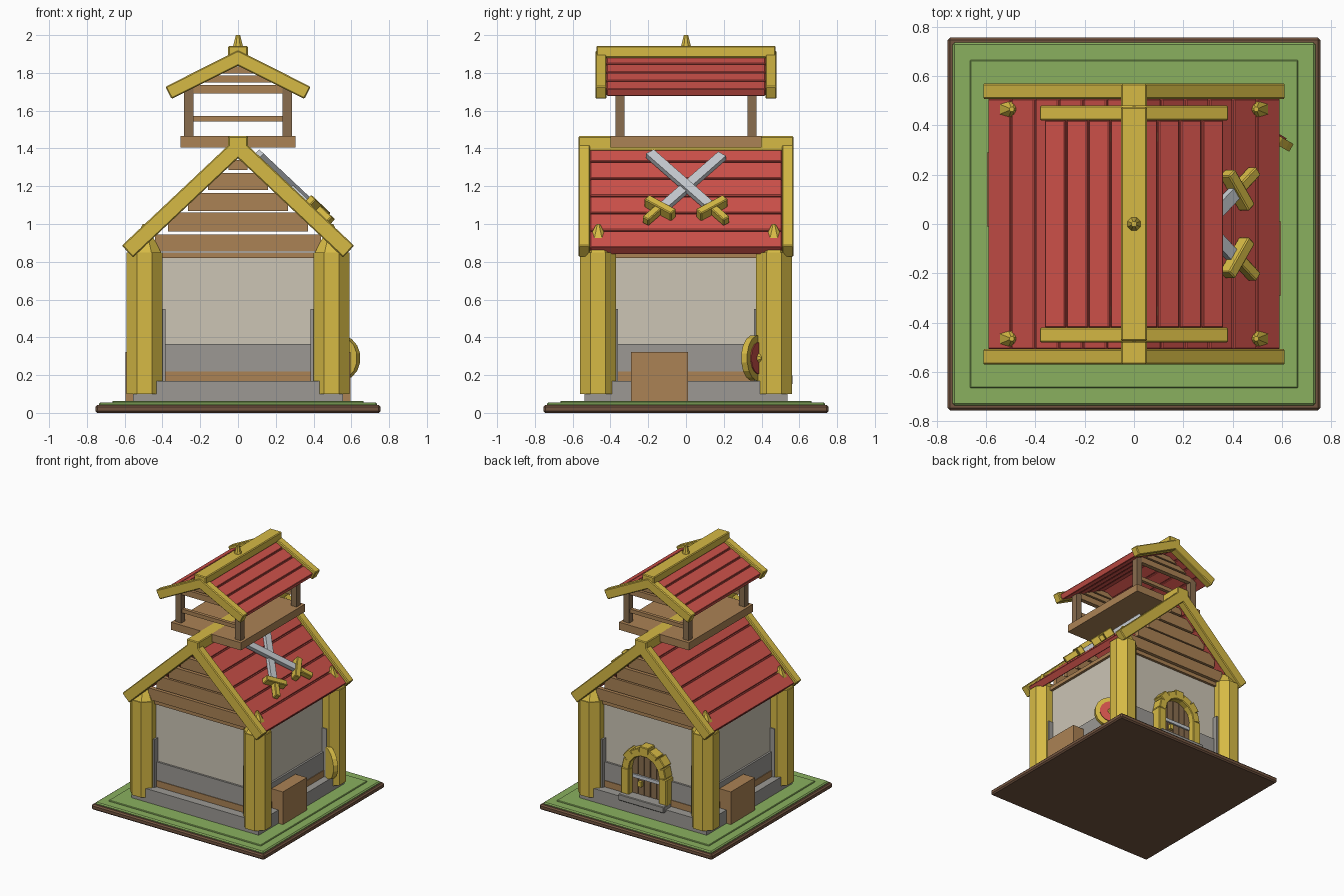
import bpy, bmesh
from math import radians, pi, cos
from mathutils import Matrix, Vector

cube = bpy.data.objects.get("Cube")
if cube:
    bpy.data.objects.remove(cube, do_unlink=True)


def material(name, *rgb):
    linear = [((c + 0.055) / 1.055) ** 2.4 for c in rgb] + [1]
    mat = bpy.data.materials.new(name)
    mat.diffuse_color = linear
    mat.use_nodes = True
    mat.node_tree.nodes["Principled BSDF"].inputs["Base Color"].default_value = linear
    return mat


GOLD = material("gold", .84, .73, .27)
RED = material("roof red", .81, .32, .29)
WOOD = material("plank wood", .67, .51, .33)
DARK = material("dark wood", .54, .43, .31)
EARTH = material("earth brown", .45, .33, .25)
STONE = material("stone grey", .61, .60, .58)
PLASTER = material("plaster", .80, .77, .71)
GRASS = material("grass green", .54, .69, .37)
STEEL = material("steel", .78, .80, .82)
IDENTITY = Matrix()


def finish(name, mat, bm, matrix, bevel):
    mesh = bpy.data.meshes.new(name)
    bmesh.ops.recalc_face_normals(bm, faces=bm.faces)
    bm.to_mesh(mesh)
    bm.free()
    mesh.materials.append(mat)
    obj = bpy.data.objects.new(name, mesh)
    obj.matrix_world = matrix
    bpy.context.collection.objects.link(obj)
    if bevel:
        mod = obj.modifiers.new("soft edges", 'BEVEL')
        mod.width = bevel
        mod.segments = 1
    return obj


def box(name, mat, xs, ys, zs, matrix=IDENTITY, bevel=0.0):
    """Box spanning the given ranges; a single number means plus and minus it."""
    spans = [(-s, s) if not isinstance(s, tuple) else (min(s), max(s)) for s in (xs, ys, zs)]
    bm = bmesh.new()
    bmesh.ops.create_cube(bm, size=1)
    for v in bm.verts:
        v.co = Vector([lo + (hi - lo) * (c + 0.5) for c, (lo, hi) in zip(v.co, spans)])
    return finish(name, mat, bm, matrix, bevel)


def cone(name, mat, sides, r1, r2, z0, z1, matrix=IDENTITY):
    bm = bmesh.new()
    turn = Matrix.Translation((0, 0, (z0 + z1) / 2)) @ Matrix.Rotation(pi / sides, 4, 'Z')
    bmesh.ops.create_cone(bm, cap_ends=True, segments=sides, radius1=r1, radius2=r2,
                          depth=z1 - z0, matrix=turn)
    return finish(name, mat, bm, matrix, 0)


def slope_frame(side, apex, angle):
    """Local x runs down the roof slope, local z points out of it."""
    flip = Matrix.Rotation(0 if side > 0 else pi, 4, 'Z')
    return Matrix.Translation((0, 0, apex)) @ flip @ Matrix.Rotation(angle, 4, 'Y')


def roof(prefix, apex, angle, length, thick, y_in, y_out, boards, start, pitch):
    for side in (1, -1):
        frame = slope_frame(side, apex, angle)
        end = start + boards * pitch
        box(prefix + "_roof_panel", RED, (0.03, end - .01), y_in, (-thick + .015, -.035), frame)
        for i in range(boards):
            x = start + i * pitch
            box(prefix + "_roof_board", RED, (x + .004, x + pitch - .004), y_in,
                (-thick + .01, -.02), frame, .004)
        for end_side in (1, -1):
            box(prefix + "_gable_trim", GOLD, (0, length),
                (end_side * y_in, end_side * y_out), (-thick, 0), frame, .006)


def gable(prefix, y_in, y_out, planks):
    for side in (1, -1):
        for half, low, high in planks:
            box(prefix + "_gable_plank", WOOD, half, (side * y_in, side * y_out), (low, high))


# Ground slab
box("ground_slab", EARTH, .755, .755, (0, .042), bevel=.01)
box("grass_layer", GRASS, .735, .735, (.035, .056), bevel=.008)
box("grass_mound", GRASS, .665, .665, (.05, .064), bevel=.004)

# Foundation and walls
box("foundation", STONE, .557, .537, (.05, .17))
box("sill_timber", WOOD, .5, .47, (.17, .22))
box("stone_wall_base", STONE, .495, .465, (.22, .365))
box("plaster_wall", PLASTER, .48, .45, (.36, .82))
box("wall_top_beam", WOOD, .5, .47, (.82, .85))

# Corner posts with stone backing
for sx in (1, -1):
    for sy in (1, -1):
        place = Matrix.Translation((sx * .495, sy * .465, 0))
        cone("corner_post", GOLD, 8, .103, .103, .1, .85, place)
        cone("corner_post_cap", GOLD, 8, .095, .01, .85, 1.0, place)
        box("corner_stone", STONE, (sx * .385, sx * .52), (sy * .36, sy * .49), (.17, .55))

# Main roof
ANGLE = radians(43.3)
roof("main", 1.465, ANGLE, .845, .085, .507, .57, 6, .04, .133)
box("main_ridge_beam", GOLD, .052, .57, (1.385, 1.465), bevel=.006)
gable("main", .455, .49, [(.44, .855, .945), (.37, .96, 1.06), (.265, 1.07, 1.165),
                          (.16, 1.18, 1.27), (.05, 1.285, 1.34)])

# Lookout tower
box("tower_platform", WOOD, .305, .4, (1.405, 1.465))
for sy in (1, -1):
    for sx in (1, -1):
        box("tower_post", DARK, (sx * .235, sx * .285), (sy * .325, sy * .373), (1.46, 1.72))
    box("tower_rail", WOOD, .24, (sy * .335, sy * .362), (1.543, 1.573))
roof("tower", 1.92, radians(26.7), .43, .073, .42, .48, 4, .02, .1)
gable("tower", .335, .37, [(.285, 1.69, 1.737), (.2, 1.75, 1.787), (.1, 1.797, 1.835)])
box("tower_ridge_beam", GOLD, .052, .475, (1.88, 1.942), bevel=.006)
cone("roof_finial", GOLD, 8, .03, .012, 1.935, 2.0)

# Crossed swords on the left roof slope
for side in (1, -1):
    frame = (slope_frame(1, 1.465, ANGLE) @ Matrix.Translation((.39, 0, .004))
             @ Matrix.Rotation(side * radians(38), 4, 'Z'))
    lift = Matrix.Translation((0, 0, .008 * side))
    box("sword_blade", STEEL, (-.31, .22), .026, (-.018, .014), frame @ lift)
    box("sword_guard", GOLD, (.2, .245), .09, (-.024, .036), frame, .005)
    box("sword_grip", GOLD, (.22, .35), .021, (-.02, .028), frame, .005)

# Crates against both side walls
for side in (1, -1):
    box("crate", WOOD, (side * .47, side * .595), (side * -.29, side * .01), (.06, .322))

# Round shield leaning by the rear left post
shield = (Matrix.Translation((.535, .37, .29)) @ Matrix.Rotation(radians(60), 4, 'Z')
          @ Matrix.Rotation(pi / 2, 4, 'Y'))
cone("shield_rim", GOLD, 16, .122, .122, -.02, .016, shield)
cone("shield_face", RED, 16, .085, .085, .016, .022, shield)
cone("shield_boss", GOLD, 8, .03, .015, .016, .04, shield)

# Rear door
SPRING = .4
box("door_step", STONE, .2, (.45, .565), (.15, .2), bevel=.005)
for i in range(-2, 3):
    x = i * .054
    top = SPRING + (.14 ** 2 - x * x) ** .5
    box("door_plank", DARK, (x - .024, x + .024), (.44, .482), (.2, top))
for z in (.34, ):
    box("door_band", STEEL, .12, (.47, .495), (z - .013, z + .013))
box("door_handle", GOLD, (.04, .07), (.47, .505), (.27, .31))
for side in (1, -1):
    box("door_jamb", GOLD, (side * .13, side * .2), (.44, .53), (.19, SPRING), bevel=.006)
BLOCKS = 7
for i in range(BLOCKS):
    turn = Matrix.Rotation(-pi / 2 + pi * (i + .5) / BLOCKS, 4, 'Y')
    block = Matrix.Translation((0, .485, SPRING)) @ turn
    reach = .205 if i % 2 else .19
    box("door_arch_block", GOLD, .04, .045, (.128, reach), block, .005)
